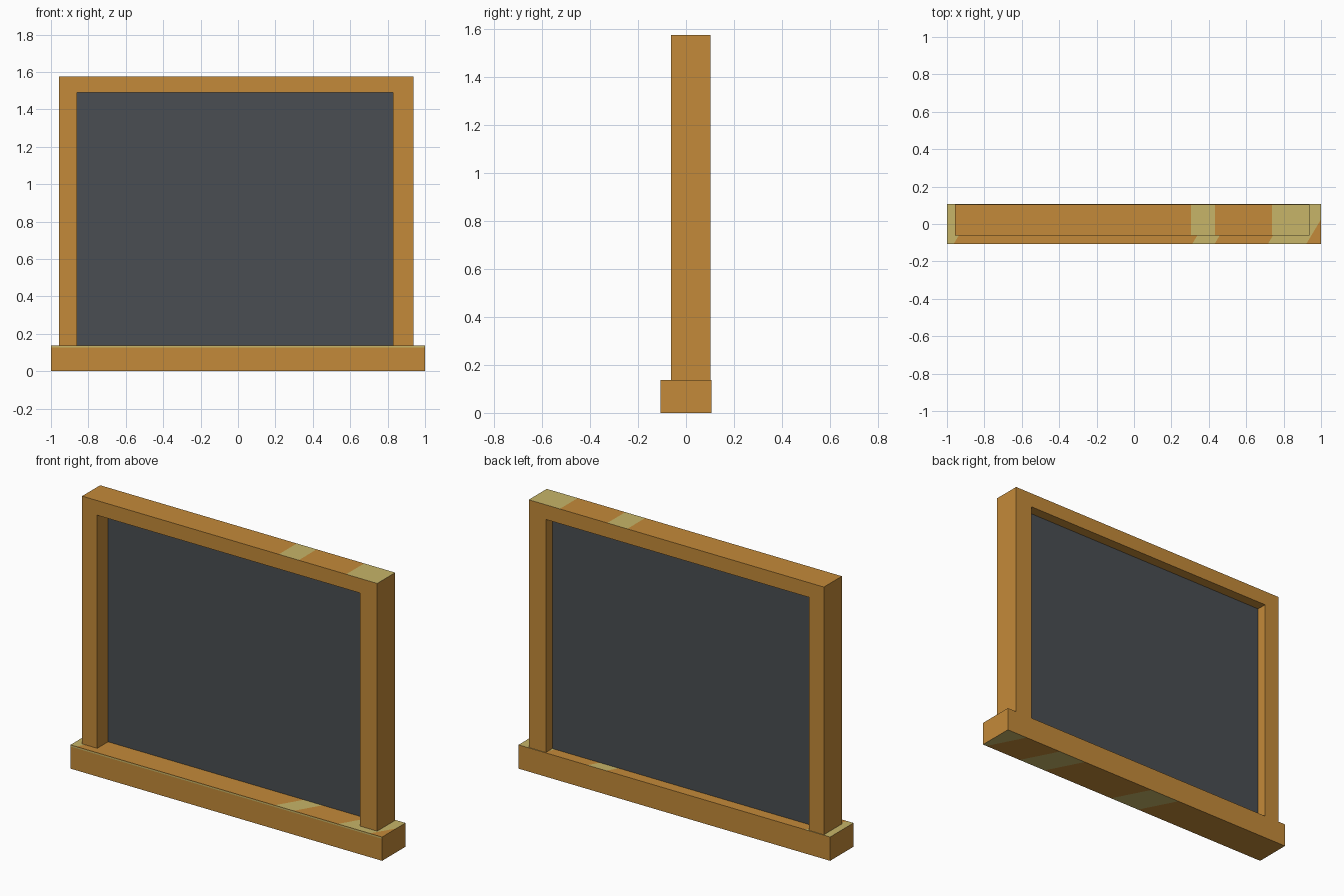
import bpy, bmesh
from mathutils import Vector

if "Cube" in bpy.data.objects:
    bpy.data.objects.remove(bpy.data.objects["Cube"])


def material(name, rgb):
    m = bpy.data.materials.new(name)
    m.diffuse_color = (*rgb, 1)
    m.use_nodes = True
    m.node_tree.nodes["Principled BSDF"].inputs["Base Color"].default_value = m.diffuse_color
    return m


WOOD = material("orange wood", (0.55, 0.255, 0.041))
PALE = material("pale worn wood", (0.57, 0.46, 0.14))
GLASS = material("dark glass", (0.068, 0.076, 0.084))


def prism(name, profile, y0, y1, mats):
    """Extrude an (x, z) outline from y0 to y1."""
    bm = bmesh.new()
    face = bm.faces.new([bm.verts.new((x, y0, z)) for x, z in profile])
    ext = bmesh.ops.extrude_face_region(bm, geom=[face])["geom"]
    bmesh.ops.translate(bm, vec=(0, y1 - y0, 0),
                        verts=[v for v in ext if isinstance(v, bmesh.types.BMVert)])
    bmesh.ops.recalc_face_normals(bm, faces=bm.faces)
    me = bpy.data.meshes.new(name)
    bm.to_mesh(me)
    bm.free()
    ob = bpy.data.objects.new(name, me)
    bpy.context.collection.objects.link(ob)
    for m in mats:
        me.materials.append(m)
    return ob


def rect(x0, x1, z0, z1):
    return [(x0, z0), (x1, z0), (x1, z1), (x0, z1)]


def bands(ob, normal, axis, ranges):
    """Cut stripes into the faces with this normal; colour those inside the ranges."""
    n, a = Vector(normal), Vector(axis)
    bm = bmesh.new()
    bm.from_mesh(ob.data)
    bm.normal_update()
    for d in [v for r in ranges for v in r]:
        faces = [f for f in bm.faces if f.normal.dot(n) > 0.99]
        geom = set(faces)
        for f in faces:
            geom.update(f.edges)
            geom.update(f.verts)
        bmesh.ops.bisect_plane(bm, geom=list(geom), plane_co=a * (d / a.length_squared),
                               plane_no=a)
        bm.normal_update()
    for f in bm.faces:
        if f.normal.dot(n) > 0.99:
            d = f.calc_center_median().dot(a)
            if any(lo < d < hi for lo, hi in ranges):
                f.material_index = 1
    bm.to_mesh(ob.data)
    bm.free()


# Sill with slanted pale patches above and below, and a worn front edge
sill = prism("sill", rect(-1, 1, 0, 0.138), -0.107, 0.107, [WOOD, PALE])
bands(sill, (0, 0, 1), (1, -0.6, 0), [(-1.2, -0.9), (0.375, 0.495), (0.78, 0.985)])
bands(sill, (0, 0, -1), (1, 0.52, 0), [(-0.175, 0.02), (0.5, 0.68), (0.92, 1.2)])
bands(sill, (0, -1, 0), (0, 0, 1), [(0.128, 0.135)])

# Frame: two posts and the top rail as one arch outline
L, R, T = -0.957, 0.937, 1.575
l, r, t = -0.86, 0.828, 1.49
frame = prism("window_frame",
              [(L, 0.138), (L, T), (R, T), (R, 0.138), (r, 0.138), (r, t), (l, t), (l, 0.138)],
              -0.062, 0.103, [WOOD, PALE])
bands(frame, (0, 0, 1), (1, 0, 0), [(0.305, 0.433), (0.738, 1.0)])

# Thin pane set back in the opening
prism("window_pane", rect(l, r, 0.138, t), 0.037, 0.043, [GLASS])
